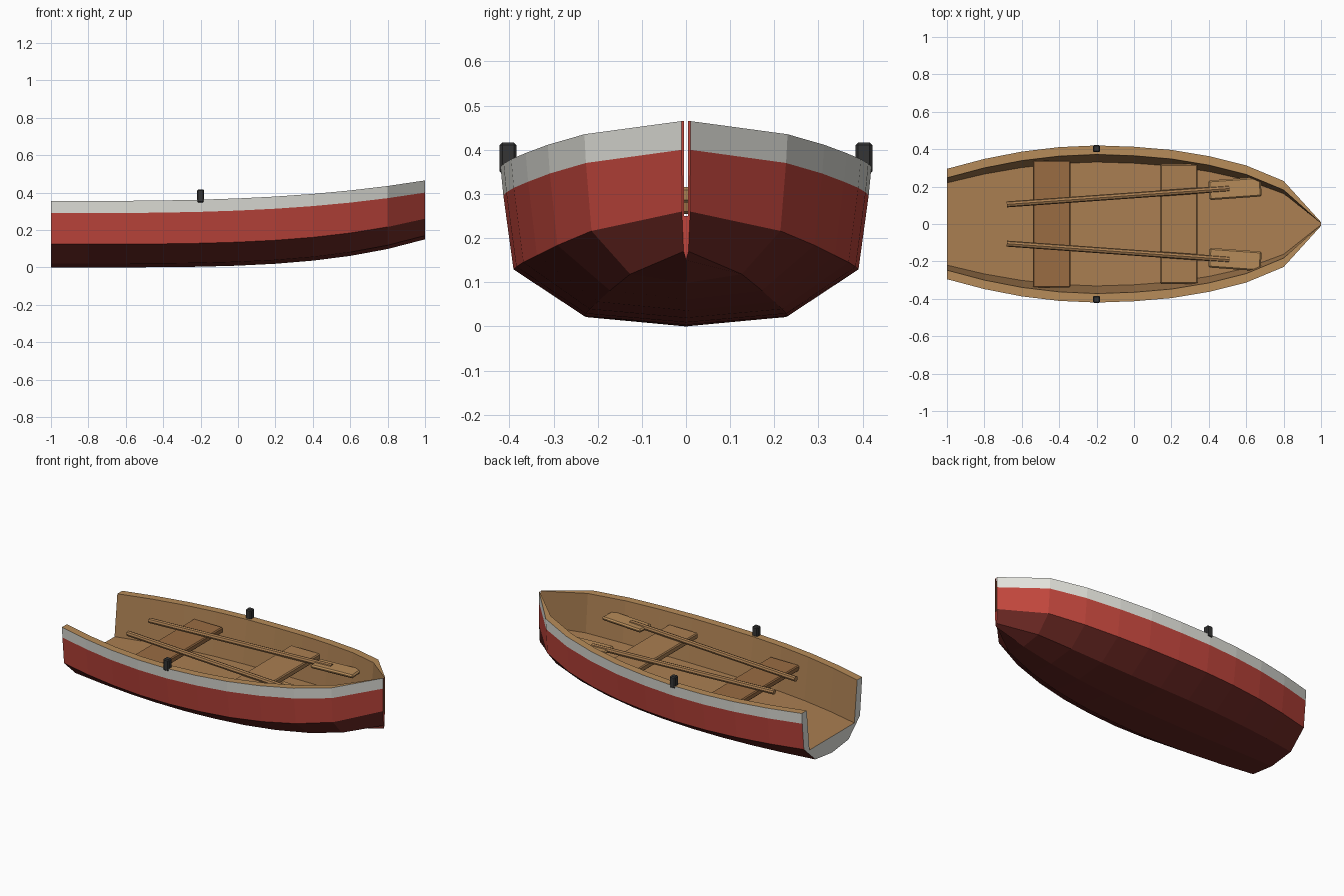
import bpy, bmesh, math
from mathutils import Matrix, Vector

if "Cube" in bpy.data.objects:
    bpy.data.objects.remove(bpy.data.objects["Cube"])


def material(name, rgb):
    m = bpy.data.materials.new(name)
    m.diffuse_color = (*rgb, 1)
    m.use_nodes = True
    m.node_tree.nodes["Principled BSDF"].inputs["Base Color"].default_value = m.diffuse_color
    return m


RED = material("red_paint", (0.52, 0.06, 0.045))
DARK = material("dark_red_paint", (0.14, 0.02, 0.016))
WHITE = material("white_paint", (0.75, 0.75, 0.70))
WOOD = material("wood", (0.40, 0.21, 0.083))
LIGHT = material("light_wood", (0.47, 0.26, 0.10))
BROWN = material("brown_wood", (0.32, 0.15, 0.055))
IRON = material("iron", (0.035, 0.035, 0.035))


def finish(bm, name, mats):
    bmesh.ops.recalc_face_normals(bm, faces=bm.faces)
    mesh = bpy.data.meshes.new(name)
    bm.to_mesh(mesh)
    bm.free()
    for m in mats:
        mesh.materials.append(m)
    ob = bpy.data.objects.new(name, mesh)
    bpy.context.collection.objects.link(ob)
    return ob


def box(name, center, size, mat, bevel, angle=0.0):
    bm = bmesh.new()
    bmesh.ops.create_cube(bm, size=1)
    bmesh.ops.scale(bm, vec=size, verts=bm.verts)
    bmesh.ops.bevel(bm, geom=bm.edges[:], offset=bevel, segments=1, affect='EDGES')
    bmesh.ops.transform(bm, verts=bm.verts,
                        matrix=Matrix.Translation(center) @ Matrix.Rotation(angle, 4, 'Z'))
    return finish(bm, name, [mat])


# Hull: closed cross-section lofted along eleven stations
HALF_WIDTHS = [0.295, 0.348, 0.387, 0.411, 0.42, 0.413, 0.396, 0.363, 0.313, 0.23, 0.01]


def section(i):
    x, w, t = -1 + 0.2 * i, HALF_WIDTHS[i], i / 10
    sheer = 0.355 + 0.11 * t ** 3
    keel = 0.15 * t ** 4
    chine = keel + 0.35 * (sheer - keel)
    inner = max(w - 0.048, w * 0.45)
    half = [(w, sheer), (w * 0.985, sheer - 0.065), (w * 0.93, chine), (w * 0.55, keel + 0.02)]
    ring = half + [(0, keel)] + [(-y, z) for y, z in reversed(half)]
    floor = keel + 0.10
    ring += [(-inner, sheer), (-inner * 0.89, floor), (inner * 0.89, floor), (inner, sheer)]
    return [(x, y, z) for y, z in ring]


bm = bmesh.new()
rings = [[bm.verts.new(p) for p in section(i)] for i in range(11)]
STRIP_MATS = [2, 0, 1, 1, 1, 1, 0, 2, 4, 3, 3, 3, 4]
for a, b in zip(rings, rings[1:]):
    for j, mat in enumerate(STRIP_MATS):
        k = (j + 1) % len(a)
        bm.faces.new((a[j], a[k], b[k], b[j])).material_index = mat
bm.faces.new(rings[0]).material_index = 2
bm.faces.new(rings[-1]).material_index = 0
finish(bm, "hull", [RED, DARK, WHITE, WOOD, LIGHT])

# Seats
box("rear_seat", (-0.44, 0, 0.272), (0.20, 0.68, 0.035), BROWN, 0.006)
box("front_seat", (0.24, 0, 0.298), (0.20, 0.64, 0.035), WOOD, 0.006)

# Oars and oarlocks on both sides
for side, s in (("left", 1), ("right", -1)):
    start, end = Vector((-0.68, 0.105 * s, 0.33)), Vector((0.51, 0.19 * s, 0.33))
    d = end - start
    bm = bmesh.new()
    bmesh.ops.create_cone(bm, cap_ends=True, segments=8, radius1=0.016, radius2=0.016,
                          depth=d.length)
    bmesh.ops.transform(bm, verts=bm.verts, matrix=Matrix.Translation((start + end) / 2)
                        @ d.to_track_quat('Z', 'Y').to_matrix().to_4x4())
    finish(bm, side + "_oar_shaft", [WOOD])
    box(side + "_oar_blade", (0.54, 0.19 * s, 0.325), (0.28, 0.105, 0.022), LIGHT, 0.008,
        math.atan2(d.y, d.x))
    box(side + "_oarlock", (-0.2, 0.403 * s, 0.381), (0.038, 0.038, 0.072), IRON, 0.006)
